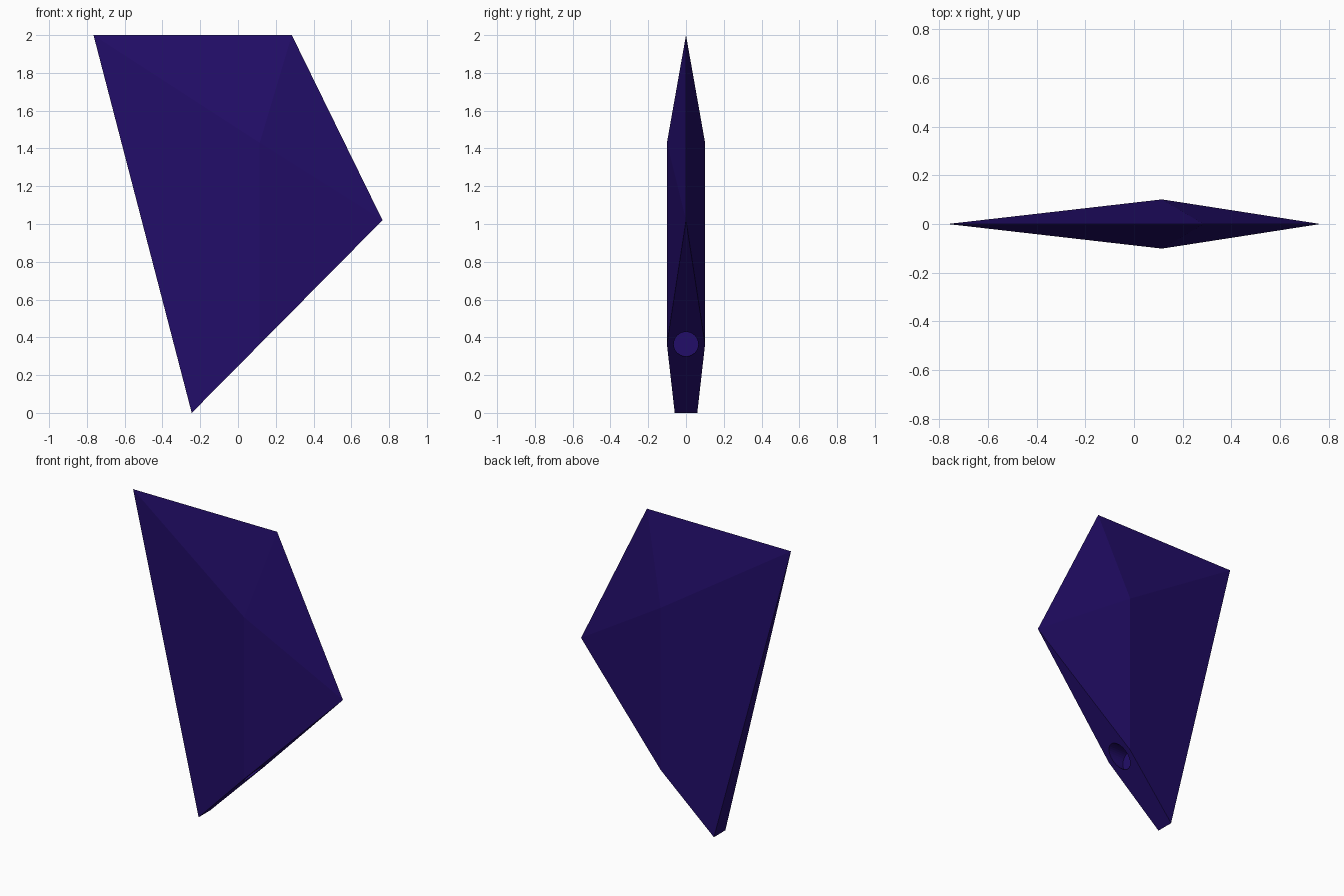
import bpy, bmesh
from math import radians

if "Cube" in bpy.data.objects:
    bpy.data.objects.remove(bpy.data.objects["Cube"])

mat = bpy.data.materials.new("deep_violet")
mat.diffuse_color = (0.016, 0.004, 0.14, 1)
mat.use_nodes = True
mat.node_tree.nodes["Principled BSDF"].inputs["Base Color"].default_value = mat.diffuse_color

# Outline corners, front view (x, z)
A, B, C, D = (-0.765, 2.0), (0.285, 2.0), (0.765, 1.02), (-0.245, 0.0)
ridge_x, half = 0.115, 0.101
low_z = (ridge_x - D[0]) / (C[0] - D[0]) * C[1]          # ridge foot lies on the bottom edge
tip_half = half * (D[0] - A[0]) / (ridge_x - A[0])       # cut width at the lower tip

# Faceted shard: convex body, mirrored front to back
points = [(x, 0, z) for x, z in (A, B, C)]
for s in (-1, 1):
    points += [(ridge_x, s * half, 1.43), (ridge_x, s * half, low_z), (D[0], s * tip_half, D[1])]
bm = bmesh.new()
for p in points:
    bm.verts.new(p)
bmesh.ops.convex_hull(bm, input=bm.verts[:])
bmesh.ops.dissolve_limit(bm, angle_limit=radians(0.5), verts=bm.verts[:], edges=bm.edges[:])
bmesh.ops.recalc_face_normals(bm, faces=bm.faces[:])
mesh = bpy.data.meshes.new("shard_body")
bm.to_mesh(mesh)
bm.free()
body = bpy.data.objects.new("shard_body", mesh)
bpy.context.collection.objects.link(body)
mesh.materials.append(mat)

# Round socket drilled sideways into the sloping bottom face
floor_x, end_x = 0.035, 0.5
bpy.ops.mesh.primitive_cylinder_add(vertices=32, radius=0.065, depth=end_x - floor_x,
                                    location=((floor_x + end_x) / 2, 0, low_z),
                                    rotation=(0, radians(90), 0))
cutter = bpy.context.object
cutter.name = "socket_cutter"
cutter.data.materials.append(mat)

mod = body.modifiers.new("socket", 'BOOLEAN')
mod.operation = 'DIFFERENCE'
mod.solver = 'EXACT'
mod.object = cutter
bpy.context.view_layer.objects.active = body
bpy.ops.object.modifier_apply(modifier=mod.name)
bpy.data.objects.remove(cutter)
